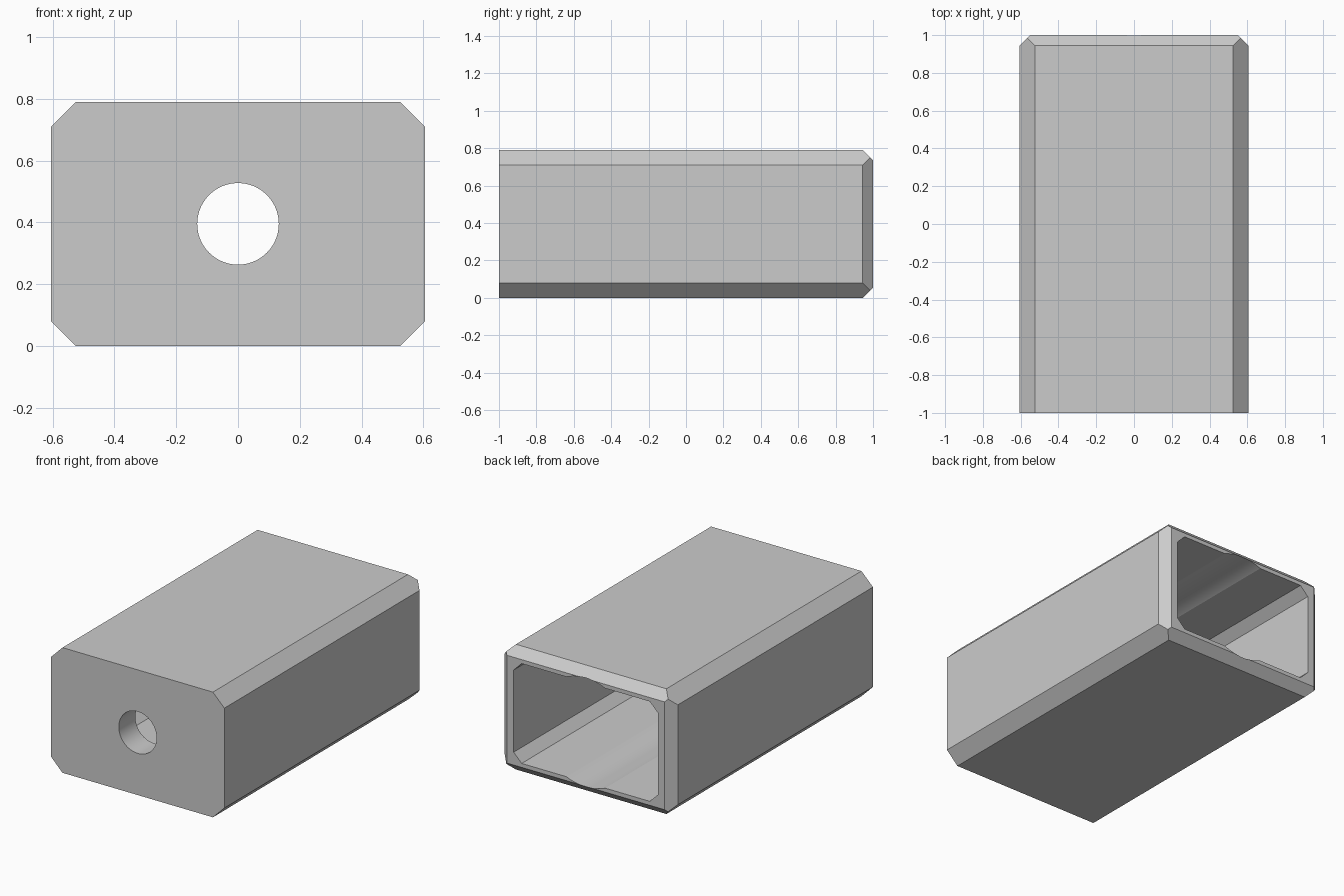
import bpy, bmesh, math
from mathutils import Vector, Matrix

cube = bpy.data.objects.get("Cube")
if cube:
    bpy.data.objects.remove(cube, do_unlink=True)

W, H = 0.605, 0.395            # half width and half height of the shell
MID = Vector((0, 0, H))        # the long axis runs through here

grey = bpy.data.materials.new("plain grey")
grey.use_nodes = True
colour = (0.6, 0.6, 0.6, 1)
grey.diffuse_color = colour
grey.node_tree.nodes["Principled BSDF"].inputs["Base Color"].default_value = colour


def finish(name, bm):
    bmesh.ops.recalc_face_normals(bm, faces=bm.faces)
    mesh = bpy.data.meshes.new(name)
    bm.to_mesh(mesh)
    bm.free()
    mesh.materials.append(grey)
    obj = bpy.data.objects.new(name, mesh)
    bpy.context.collection.objects.link(obj)
    return obj


def slice_off(bm, point, normal):
    """Cut away everything beyond a plane and cap the opening."""
    cut = bmesh.ops.bisect_plane(bm, geom=bm.verts[:] + bm.edges[:] + bm.faces[:],
                                 plane_co=point, plane_no=normal, clear_outer=True)
    edges = [e for e in cut["geom_cut"] if isinstance(e, bmesh.types.BMEdge)]
    bmesh.ops.holes_fill(bm, edges=edges, sides=0)


def chamfered_box(name, half_w, half_h, y0, y1, corner, back=0):
    """Box along y with chamfered long edges and an optional chamfered back rim."""
    bm = bmesh.new()
    bmesh.ops.create_cube(bm, size=1, matrix=Matrix.Translation(MID + Vector((0, (y0 + y1) / 2, 0)))
                          @ Matrix.Diagonal((2 * half_w, y1 - y0, 2 * half_h, 1)))
    for sx in (-1, 1):
        for sz in (-1, 1):
            slice_off(bm, MID + Vector((sx * (half_w - corner), 0, sz * half_h)), Vector((sx, 0, sz)))
    if back:
        for s in (-1, 1):
            slice_off(bm, MID + Vector((s * half_w, y1 - back, 0)), Vector((s, 1, 0)))
            slice_off(bm, MID + Vector((0, y1 - back, s * half_h)), Vector((0, 1, s)))
    return finish(name, bm)


def rod(name, radius, y0, y1):
    bm = bmesh.new()
    bmesh.ops.create_cone(bm, cap_ends=True, segments=96, radius1=radius, radius2=radius, depth=y1 - y0,
                          matrix=Matrix.Translation(MID + Vector((0, (y0 + y1) / 2, 0)))
                          @ Matrix.Rotation(math.pi / 2, 4, "X"))
    return finish(name, bm)


# Outer shell, then the hollow, the round grooves in its floor and ceiling, and the front hole
shell = chamfered_box("shell", W, H, -1, 1, 0.08, back=0.055)
cutters = [
    chamfered_box("hollow_cutter", 0.503, 0.315, -0.835, 1.1, 0.056),
    rod("groove_cutter", 0.343, -0.83, 1.2),
    rod("front_hole_cutter", 0.132, -1.1, -0.7),
]
bpy.context.view_layer.objects.active = shell
for cutter in cutters:
    cutter.hide_render = True
    mod = shell.modifiers.new(cutter.name, "BOOLEAN")
    mod.operation = "DIFFERENCE"
    mod.solver = "EXACT"
    mod.object = cutter
    bpy.ops.object.modifier_apply(modifier=mod.name)
for cutter in cutters:
    bpy.data.objects.remove(cutter, do_unlink=True)

# Smooth round surfaces, crisp chamfers
bpy.ops.object.select_all(action="DESELECT")
shell.select_set(True)
bpy.ops.object.shade_smooth_by_angle(angle=math.radians(20))
